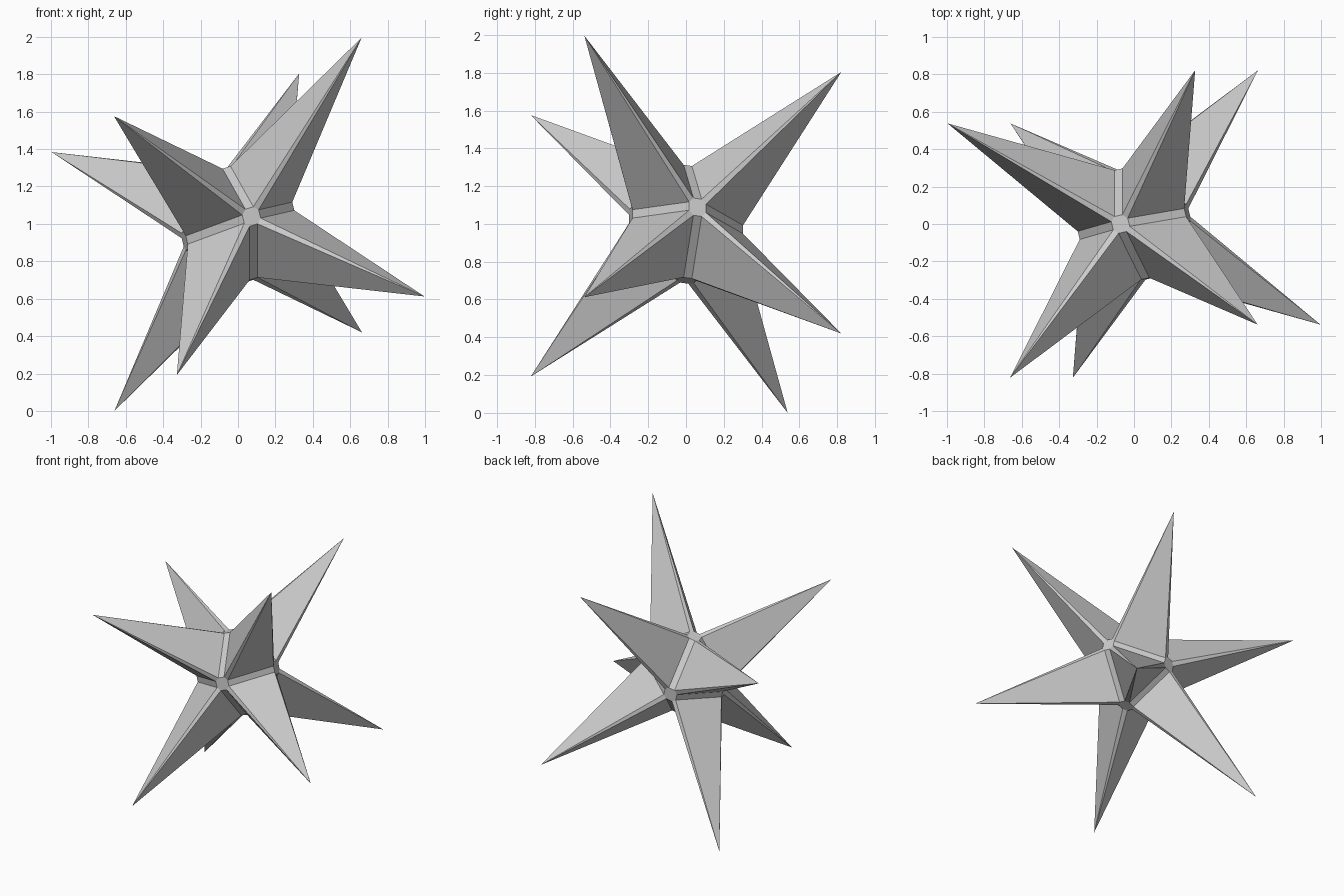
import bpy, bmesh
from itertools import permutations, product
from mathutils import Matrix, Vector

if "Cube" in bpy.data.objects:
    bpy.data.objects.remove(bpy.data.objects["Cube"])

# Three skewed axes of the star: each spike tip is +-U +-V +-W from the centre
U = Vector((-0.168, 0.0, 0.692))
V = Vector((-0.167, 0.680, -0.096))
W = Vector((0.662, 0.142, 0.210))
CENTRE = Vector((0, 0, 1))
NODE, WIDE, NARROW = 0.43, 0.066, 0.032   # node distance, node half width, groove half width

bm = bmesh.new()

# Core: octahedron with bevelled edges and corners
for p in permutations((NODE, WIDE, NARROW)):
    for s in product((1, -1), repeat=3):
        bm.verts.new([a * b for a, b in zip(p, s)])
bmesh.ops.convex_hull(bm, input=bm.verts[:])
bmesh.ops.dissolve_limit(bm, angle_limit=0.02, verts=bm.verts[:], edges=bm.edges[:])

# Spikes: draw each six-sided face out to a point
spike_bases = [f for f in bm.faces if len(f.verts) == 6]
for tip in bmesh.ops.poke(bm, faces=spike_bases)["verts"]:
    tip.co = [1 if c > 0 else -1 for c in tip.co]

# Tilt the star onto its skewed axes and stand it on the ground
axes = Matrix((U, V, W)).transposed().to_4x4()
bm.transform(Matrix.Translation(CENTRE) @ axes)
bmesh.ops.recalc_face_normals(bm, faces=bm.faces[:])

mesh = bpy.data.meshes.new("spiked_star")
bm.to_mesh(mesh)
bm.free()
star = bpy.data.objects.new("spiked_star", mesh)
bpy.context.collection.objects.link(star)
low = min(v.co.z for v in mesh.vertices)
mesh.transform(Matrix.Translation((0, 0, -low)))
